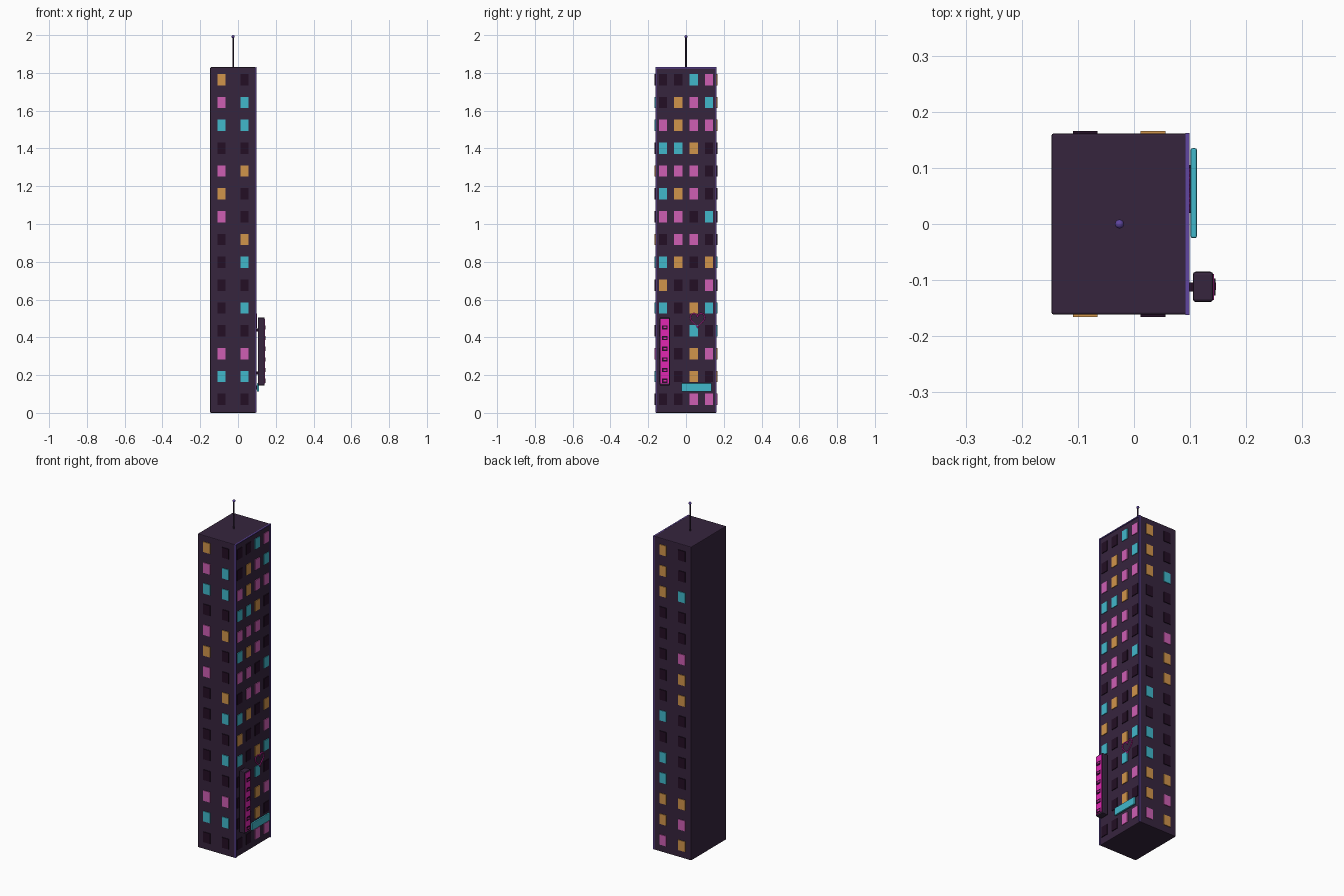
import bpy, bmesh, math
from mathutils import Vector

if "Cube" in bpy.data.objects:
    bpy.data.objects.remove(bpy.data.objects["Cube"])


def material(name, rgb):
    m = bpy.data.materials.new(name)
    m.diffuse_color = (*rgb, 1)
    m.use_nodes = True
    m.node_tree.nodes["Principled BSDF"].inputs["Base Color"].default_value = m.diffuse_color
    return m


WALL = material("dark plum wall", (0.037, 0.018, 0.048))
DARK = material("unlit window", (0.017, 0.0045, 0.018))
CYAN = material("cyan light", (0.053, 0.48, 0.60))
PINK = material("pink light", (0.62, 0.114, 0.456))
AMBER = material("amber light", (0.64, 0.30, 0.07))
MAGENTA = material("magenta neon", (0.75, 0.02, 0.45))
PURPLE = material("purple trim", (0.115, 0.061, 0.35))
KEYS = "DCPO"


def finish(bm, name, mats):
    me = bpy.data.meshes.new(name)
    bm.to_mesh(me)
    bm.free()
    for m in mats:
        me.materials.append(m)
    ob = bpy.data.objects.new(name, me)
    bpy.context.collection.objects.link(ob)
    return ob


def add_box(bm, lo, hi, index=0):
    lo, hi = Vector(lo), Vector(hi)
    verts = bmesh.ops.create_cube(bm, size=1)["verts"]
    for v in verts:
        v.co = Vector(((lo[i] + hi[i]) / 2 + v.co[i] * (hi[i] - lo[i]) for i in range(3)))
    for f in {f for v in verts for f in v.link_faces}:
        f.material_index = index


def box(name, lo, hi, mat, bevel=0):
    bm = bmesh.new()
    add_box(bm, lo, hi)
    if bevel:
        bmesh.ops.bevel(bm, geom=bm.edges[:], offset=bevel, segments=2, affect='EDGES', profile=0.5)
    return finish(bm, name, [mat])


# Tower block
X0, X1, Y, TOP = -0.147, 0.0945, 0.1615, 1.83
box("tower", (X0, -Y, 0), (X1, Y, TOP), WALL, 0.004)

# Windows: one word per floor from the top; D dark, C cyan, P pink, O amber
FRONT = "OD PC CC DD PO OD PD DO DC DD DC DD PP CC DD"
BACK = "DO DO CO DD DD PD OD OD DC DD DC DC OO PO OP"
RIGHT = ("DDCP DOPC POPP CCOD PPPD COPD PPDC DPPD CODO "
         "ODDP CDOC DDCD DDOP DDOD DDPP")


def windows(name, pattern, columns, place):
    bm = bmesh.new()
    for row, word in enumerate(pattern.split()):
        z = 1.764 - row * 0.1209
        for u, key in zip(columns, word):
            lo, hi = place(u - 0.022, u + 0.022)
            add_box(bm, (*lo, z - 0.03), (*hi, z + 0.03), KEYS.index(key))
    finish(bm, name, [DARK, CYAN, PINK, AMBER])


windows("front_windows", FRONT, (-0.087, 0.034),
        lambda a, b: ((a, -Y - 0.004), (b, -Y + 0.003)))
windows("back_windows", BACK, (-0.087, 0.034),
        lambda a, b: ((a, Y - 0.003), (b, Y + 0.004)))
windows("right_windows", RIGHT, (-0.122, -0.041, 0.041, 0.122),
        lambda a, b: ((X1 - 0.003, a), (X1 + 0.004, b)))

# Neon trim along the right face
for side, name in ((-1, "front_edge_trim"), (1, "back_edge_trim")):
    c = side * 0.159
    box(name, (X1 - 0.003, c - 0.003, 0.002), (X1 + 0.0045, c + 0.003, TOP), PURPLE)
box("roof_edge_trim", (X1 - 0.003, -0.159, TOP - 0.006), (X1 + 0.0045, 0.159, TOP), PURPLE)

# Vertical blade sign: case, glowing panel, dark studs, wall brackets
SY = -0.112
box("blade_sign_case", (0.105, SY - 0.027, 0.145), (0.141, SY + 0.027, 0.505), WALL, 0.005)
box("blade_sign_panel", (0.138, SY - 0.023, 0.155), (0.143, SY + 0.023, 0.497), MAGENTA)
bm = bmesh.new()
for i in range(6):
    z = 0.17 + i * 0.0565
    add_box(bm, (0.142, SY - 0.015, z - 0.011), (0.145, SY + 0.015, z + 0.011), 0)
    add_box(bm, (0.143, SY - 0.006, z - 0.004), (0.146, SY + 0.008, z + 0.004), 1)
finish(bm, "blade_sign_studs", [DARK, MAGENTA])
for i, z in enumerate((0.21, 0.44)):
    box(f"sign_bracket_{i}", (X1 - 0.003, SY - 0.008, z - 0.008), (0.107, SY + 0.008, z + 0.008), DARK)

# Horizontal light sign over the entrance
box("entrance_sign", (0.101, -0.025, 0.113), (0.112, 0.135, 0.157), CYAN, 0.003)
box("entrance_sign_mount", (X1 - 0.003, 0.02, 0.125), (0.103, 0.105, 0.145), DARK)

# Neon heart outline
cu = bpy.data.curves.new("neon_heart", 'CURVE')
cu.dimensions = '3D'
cu.bevel_depth = 0.0028
cu.bevel_resolution = 1
sp = cu.splines.new('POLY')
N = 32
sp.points.add(N - 1)
for i, p in enumerate(sp.points):
    t = math.tau * i / N
    h = 13 * math.cos(t) - 5 * math.cos(2 * t) - 2 * math.cos(3 * t) - math.cos(4 * t)
    p.co = (0.0975, 0.061 + 0.039 * math.sin(t) ** 3, 0.495 + 0.0026 * h, 1)
sp.use_cyclic_u = True
cu.materials.append(MAGENTA)
bpy.context.collection.objects.link(bpy.data.objects.new("neon_heart", cu))

# Roof antenna with a small beacon
bpy.ops.mesh.primitive_cylinder_add(vertices=10, radius=0.004, depth=0.17, location=(-0.026, 0, 1.91))
mast = bpy.context.object
mast.name = "antenna_mast"
mast.data.materials.append(WALL)
bpy.ops.mesh.primitive_uv_sphere_add(segments=12, ring_count=8, radius=0.008, location=(-0.026, 0, 1.992))
beacon = bpy.context.object
beacon.name = "antenna_beacon"
beacon.data.materials.append(PURPLE)
bpy.ops.object.shade_smooth_by_angle()
